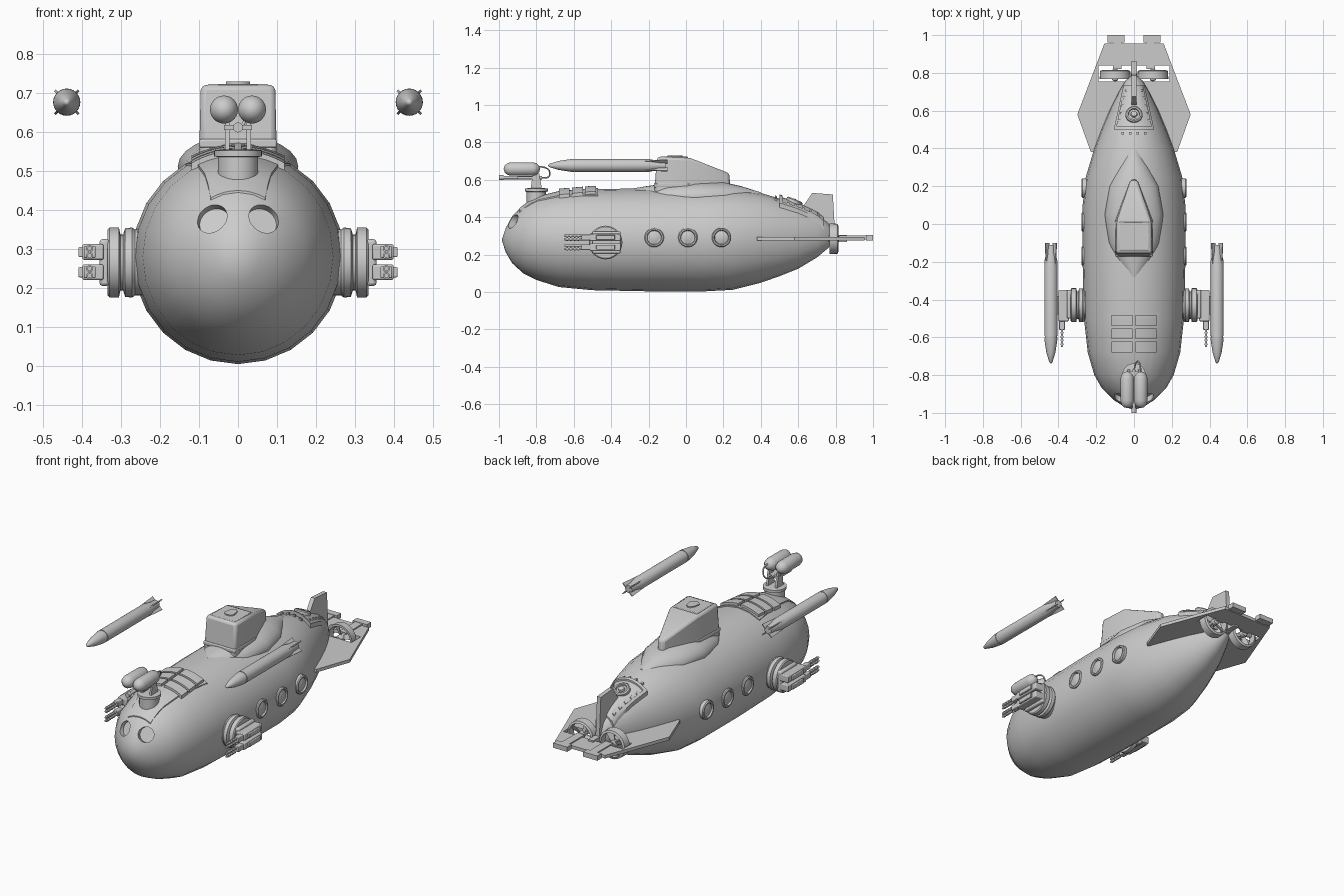
import bpy, bmesh, math
from mathutils import Vector, Matrix

if "Cube" in bpy.data.objects:
    bpy.data.objects.remove(bpy.data.objects["Cube"])

grey = bpy.data.materials.new("plain_grey")
grey.use_nodes = True
grey.diffuse_color = (0.6, 0.6, 0.6, 1)
grey.node_tree.nodes["Principled BSDF"].inputs["Base Color"].default_value = (0.6, 0.6, 0.6, 1)


def finish(name, bm, mirror=False, bevel=0.0, smooth=35):
    bmesh.ops.remove_doubles(bm, verts=bm.verts, dist=1e-5)
    bmesh.ops.recalc_face_normals(bm, faces=bm.faces)
    me = bpy.data.meshes.new(name)
    bm.to_mesh(me)
    bm.free()
    me.materials.append(grey)
    ob = bpy.data.objects.new(name, me)
    bpy.context.collection.objects.link(ob)
    shade(ob, smooth)
    if bevel:
        mod = ob.modifiers.new("bevel", 'BEVEL')
        mod.width, mod.segments = bevel, 2
    if mirror:
        ob.modifiers.new("mirror", 'MIRROR').use_mirror_merge = False
    return ob


def shade(ob, angle):
    bpy.ops.object.select_all(action='DESELECT')
    ob.select_set(True)
    bpy.context.view_layer.objects.active = ob
    bpy.ops.object.shade_smooth_by_angle(angle=math.radians(angle))


def loft(name, rings, caps=True, **kw):
    bm = bmesh.new()
    rows = [[bm.verts.new(p) for p in ring] for ring in rings]
    n = len(rows[0])
    for a, b in zip(rows, rows[1:]):
        for i in range(n):
            bm.faces.new((a[i], a[(i + 1) % n], b[(i + 1) % n], b[i]))
    if caps:
        bm.faces.new(rows[0])
        bm.faces.new(rows[-1])
    return finish(name, bm, **kw)


def spin(name, profile, origin, axis, sides=24, **kw):
    """Turned part: profile of (distance along axis, radius)."""
    rot = Vector(axis).to_track_quat('Z', 'Y')
    turn = [math.tau * i / sides for i in range(sides)]
    rings = [[Vector(origin) + rot @ Vector((r * math.cos(a), r * math.sin(a), t))
              for a in turn] for t, r in profile]
    return loft(name, rings, **kw)


def rod(name, a, b, r, sides=12, **kw):
    axis = Vector(b) - Vector(a)
    return spin(name, [(0, r), (axis.length, r)], a, axis, sides, **kw)


def box(name, lo, hi, **kw):
    bm = bmesh.new()
    lo, hi = Vector(lo), Vector(hi)
    bmesh.ops.create_cube(bm, size=1, matrix=Matrix.Translation((lo + hi) / 2)
                          @ Matrix.Diagonal((*(hi - lo), 1)))
    return finish(name, bm, **kw)


def prism(name, outline, place, a, b, **kw):
    return loft(name, [[place(u, v, w) for u, v in outline] for w in (a, b)], **kw)


def tube(rows, sides=24):
    """Elliptical sections from (y, half width, bottom, top)."""
    return [[(w * math.sin(math.tau * i / sides), y,
              (lo + hi) / 2 + (hi - lo) / 2 * math.cos(math.tau * i / sides))
             for i in range(sides)] for y, w, lo, hi in rows]


# Hull
HULL = [(-.985, 0, .28, .28), (-.965, .055, .215, .34), (-.93, .11, .155, .405),
        (-.87, .17, .10, .465), (-.8, .21, .065, .505), (-.68, .245, .027, .535),
        (-.5, .265, .01, .55), (-.2, .272, .004, .555), (.1, .272, .004, .555),
        (.25, .255, .012, .55), (.4, .21, .05, .53), (.5, .172, .085, .5),
        (.6, .13, .125, .465), (.7, .08, .185, .42), (.76, .045, .235, .37),
        (.8, 0, .29, .29)]
hull = loft("hull", tube(HULL), caps=False)


def hull_z(x, y):
    for a, b in zip(HULL, HULL[1:]):
        if a[0] <= y <= b[0]:
            t = (y - a[0]) / (b[0] - a[0])
            w, lo, hi = (a[k] + t * (b[k] - a[k]) for k in (1, 2, 3))
            return (lo + hi) / 2 + (hi - lo) / 2 * math.sqrt(max(0, 1 - (x / w) ** 2))


def patch(name, y0, y1, left, right, height, n=8, **kw):
    """Raised panel that follows the hull; left and right are (x at y0, x at y1)."""
    bm = bmesh.new()
    grid = []
    for j in range(n + 1):
        t, y = j / n, y0 + (y1 - y0) * j / n
        l, r = (e[0] + t * (e[1] - e[0]) for e in (left, right))
        xs = [l + (r - l) * i / n for i in range(n + 1)]
        grid.append([[bm.verts.new((x, y, hull_z(x, y) + h)) for x in xs]
                     for h in (-.015, height)])
    for a, b in zip(grid, grid[1:]):
        for k in (0, 1):
            for i in range(n):
                bm.faces.new((a[k][i], a[k][i + 1], b[k][i + 1], b[k][i]))
        for i in (0, n):
            bm.faces.new((a[0][i], a[1][i], b[1][i], b[0][i]))
    for g in (grid[0], grid[-1]):
        for i in range(n):
            bm.faces.new((g[0][i], g[0][i + 1], g[1][i + 1], g[1][i]))
    return finish(name, bm, **kw)


# Recessed nose eyes
for side in (-1, 1):
    aim = Vector((side * .25, -.85, .4)).normalized()
    at = Vector((side * .068, -.93, .38))
    cutter = rod("eye_cutter", at - aim * .035, at + aim * .1, .041, 24)
    cut = hull.modifiers.new("eye", 'BOOLEAN')
    cut.object, cut.solver = cutter, 'EXACT'
    bpy.context.view_layer.objects.active = hull
    bpy.ops.object.modifier_apply(modifier=cut.name)
    bpy.data.objects.remove(cutter)
shade(hull, 35)

# Foredeck panel and louvres
patch("foredeck_panel", -.89, -.47, (-.07, -.135), (.07, .135), .005)
for j in range(3):
    y = -.68 + j * .07
    patch("deck_louvre", y, y + .058, (.008, .008), (.12, .12), .018, mirror=True)

# Tower with fairing and hatch
loft("tower_fairing", tube([(-.28, .02, .48, .555), (-.2, .09, .45, .568),
     (-.1, .135, .43, .582), (.05, .155, .43, .592), (.2, .13, .43, .588),
     (.3, .08, .44, .565), (.4, .02, .46, .533)]))
bm = bmesh.new()
low = [(.1, -.17, .53), (.1, .02, .53), (.018, .238, .53)]
top = [(.096, -.155, .722), (.09, .02, .718), (.018, .232, .635)]
L, T = ([[bm.verts.new((s * x, y, z)) for x, y, z in row] for s in (1, -1)] for row in (low, top))
for i in (0, 1):
    bm.faces.new((T[0][i], T[0][i + 1], T[1][i + 1], T[1][i]))
    bm.faces.new((L[0][i], L[0][i + 1], L[1][i + 1], L[1][i]))
    for s in (0, 1):
        bm.faces.new((L[s][i], L[s][i + 1], T[s][i + 1], T[s][i]))
for i in (0, 2):
    bm.faces.new((L[0][i], L[1][i], T[1][i], T[0][i]))
finish("tower", bm, bevel=.014)
box("tower_foot", (-.1, -.172, .56), (.1, .02, .582), bevel=.005)
box("tower_roof_plate", (-.078, -.14, .71), (.078, .01, .724), bevel=.004)
drop = [(.033 * math.sin(math.tau * i / 16) * (1 if i > 4 and i < 12 else .8),
         -.065 + (.045 if i < 4 or i > 12 else .033) * math.cos(math.tau * i / 16)) for i in range(16)]
prism("tower_hatch", drop, lambda u, v, w: (u, v, w), .715, .73)

# Portholes
for y in (-.17, .01, .19):
    spin("porthole_rim", [(-.02, .052), (.008, .052), (.013, .047), (.013, .04), (.004, .036),
         (-.02, .036)], (.264, y, .292), (1, 0, 0), mirror=True)
    spin("porthole_glass", [(-.02, .037), (.004, .037), (.01, .02), (.012, 0)],
         (.264, y, .292), (1, 0, 0), mirror=True)

# Side gun pods
spin("gun_mount", [(.22, .085), (.265, .085), (.272, .09), (.29, .088), (.295, .072), (.302, .072),
     (.306, .09), (.33, .09), (.335, .084)], (0, -.43, .265), (1, 0, 0), 28, mirror=True)
box("gun_bracket", (.33, -.5, .205), (.356, -.35, .325), mirror=True, bevel=.008)
for z in (.24, .292):
    box("gun_body", (.345, -.515, z - .02), (.4, -.35, z + .02), mirror=True, bevel=.005)
    box("gun_cover", (.395, -.48, z - .013), (.41, -.38, z + .013), mirror=True, bevel=.003)
    box("gun_shroud", (.366, -.56, z - .015), (.396, -.5, z + .015), mirror=True, bevel=.003)
    for dz in (-.009, .009):
        rod("gun_barrel", (.381, -.65, z + dz), (.381, -.5, z + dz), .006, mirror=True)
        for k in range(4):
            y = -.64 + k * .02
            rod("barrel_ring", (.381, y, z + dz), (.381, y + .008, z + dz), .009, mirror=True)

# Floating missiles
spin("missile", [(-.74, 0), (-.73, .009), (-.68, .024), (-.615, .034), (-.6, .035), (-.6, .032),
     (-.594, .032), (-.594, .035), (-.2, .035), (-.15, .024), (-.11, .022)],
     (.44, 0, .677), (0, 1, 0), mirror=True)
for k in range(4):
    c, s = math.cos(math.pi / 4 + k * math.pi / 2), math.sin(math.pi / 4 + k * math.pi / 2)
    prism("missile_fin", [(.015, -.24), (.035, -.22), (.043, -.1), (.015, -.1)],
          lambda u, v, w: (.44 + u * c - w * s, v, .677 + u * s + w * c), -.003, .003, mirror=True)

# Nose turret
spin("turret_base", [(.46, .052), (.536, .052), (.538, .062), (.553, .062), (.556, .04)],
     (0, -.8, 0), (0, 0, 1))
prism("turret_arm", [(-.83, .55), (-.77, .55), (-.785, .635), (-.82, .635)],
      lambda u, v, w: (w, u, v), .022, .034, mirror=True)
spin("turret_tank", [(-.975, 0), (-.97, .017), (-.955, .031), (-.935, .036), (-.82, .036),
     (-.8, .031), (-.785, .016), (-.78, 0)], (.036, 0, .658), (0, 1, 0), mirror=True)
rod("turret_barrel", (0, -1, .612), (0, -.77, .612), .009)
rod("barrel_muzzle", (0, -1, .612), (0, -.975, .612), .013)
box("turret_cradle", (-.036, -.9, .605), (.036, -.78, .618))
hose = bpy.data.curves.new("turret_hose", 'CURVE')
hose.dimensions, hose.bevel_depth = '3D', .004
line = hose.splines.new('NURBS')
path = [(.036, -.785, .67), (.034, -.74, .67), (.02, -.715, .63), (.005, -.74, .605), (0, -.78, .612)]
line.points.add(len(path) - 1)
for p, co in zip(line.points, path):
    p.co = (*co, 1)
line.use_endpoint_u = True
hose.materials.append(grey)
bpy.context.collection.objects.link(bpy.data.objects.new("turret_hose", hose))

# Afterdeck panel, rails, bolts and round hatch
patch("afterdeck_panel", .5, .735, (-.105, -.055), (.105, .055), .012)
patch("afterdeck_rail", .5, .735, (.095, .045), (.107, .056), .022, mirror=True)
patch("afterdeck_sill", .5, .515, (-.1, -.1), (.1, .1), .022)
for k in range(5):
    y, x = .54 + k * .04, .078 - k * .009
    patch("deck_bolt", y, y + .014, (x - .006,) * 2, (x + .006,) * 2, .02, n=1, mirror=True)
for x in (.02, .06):
    patch("deck_stud", .475, .487, (x - .006,) * 2, (x + .006,) * 2, .01, n=1, mirror=True)
spin("round_hatch", [(-.02, .045), (.018, .045), (.024, .038), (.024, .03), (.014, .028),
     (.014, .018), (.024, .015), (.026, 0)], (0, .575, hull_z(0, .575)), (0, .38, .92))
box("deck_latch", (-.012, .64, .44), (.012, .68, .468), bevel=.004)

# Tail plane with thruster openings
prism("tail_plane", [(0, .38), (.228, .38), (.3, .58), (.157, .955), (0, .955), (0, .838),
      (.188, .838), (.188, .755), (0, .755)], lambda u, v, w: (u, v, w), .277, .295, mirror=True)
prism("tail_fin", [(.6, .42), (.675, .53), (.785, .522), (.8, .26), (.7, .26)],
      lambda u, v, w: (w, u, v), -.012, .012)
box("tail_spine", (-.016, .72, .268), (.016, .86, .304))
box("tail_strut", (.066, .82, .28), (.112, .97, .302), mirror=True)
box("tail_tab", (.05, .962, .277), (.14, 1, .304), mirror=True)

# Thrusters
spin("thruster_duct", [(.768, .07), (.768, .082), (.81, .08), (.815, .068), (.768, .07)],
     (.1, 0, .285), (0, 1, 0), 28, caps=False, mirror=True)
spin("thruster_hub", [(.755, 0), (.76, .014), (.775, .02), (.815, .018), (.825, 0)],
     (.1, 0, .285), (0, 1, 0), 16, mirror=True)
for k in range(4):
    c, s = math.cos(.4 + k * math.pi / 2), math.sin(.4 + k * math.pi / 2)
    prism("thruster_blade", [(.012, -.009), (.07, -.018), (.07, .018), (.012, .009)],
          lambda u, v, w: (.1 + u * c - v * s, .79 + w + v * .5, .285 + u * s + v * c),
          -.003, .003, mirror=True)
